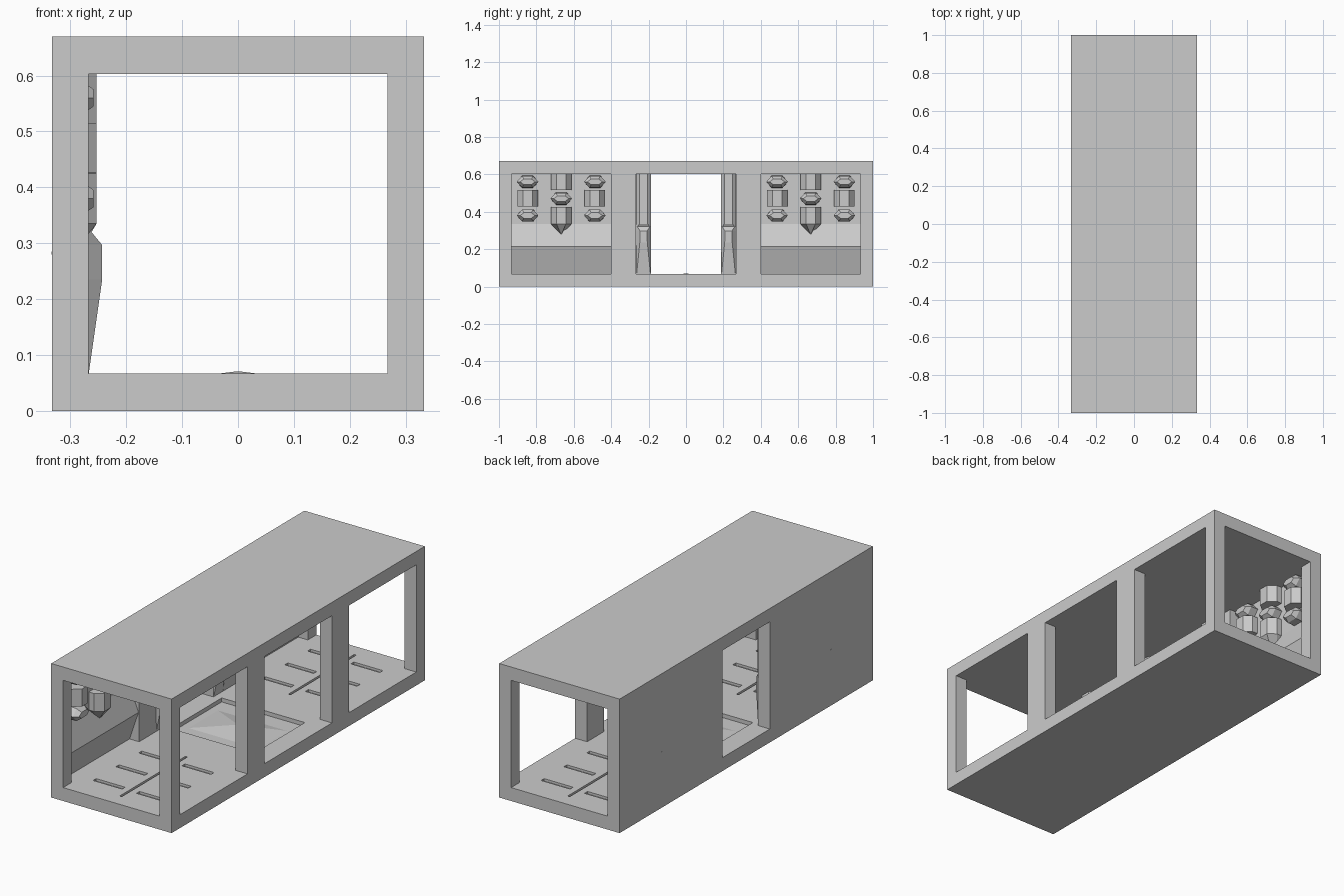
import bpy, bmesh

if "Cube" in bpy.data.objects:
    bpy.data.objects.remove(bpy.data.objects["Cube"])

FLOOR, CEIL, WALL = 0.067, 0.603, -0.32   # inner heights, recessed wall plane


def loft(name, rings):
    """Closed solid through equal-sized rings of points."""
    bm = bmesh.new()
    rows = [[bm.verts.new(p) for p in r] for r in rings]
    n = len(rows[0])
    for a, b in zip(rows, rows[1:]):
        for i in range(n):
            j = (i + 1) % n
            bm.faces.new((a[i], a[j], b[j], b[i]))
    bm.faces.new(rows[0][::-1])
    bm.faces.new(rows[-1])
    bmesh.ops.recalc_face_normals(bm, faces=bm.faces)
    me = bpy.data.meshes.new(name)
    bm.to_mesh(me)
    bm.free()
    ob = bpy.data.objects.new(name, me)
    bpy.context.collection.objects.link(ob)
    return ob


def box(name, x0, x1, y0, y1, z0, z1):
    return loft(name, [[(x0, y0, z), (x1, y0, z), (x1, y1, z), (x0, y1, z)]
                       for z in (z0, z1)])


def cut(target, cutter):
    cutter.hide_render = True
    m = target.modifiers.new("cut", 'BOOLEAN')
    m.operation, m.object, m.solver = 'DIFFERENCE', cutter, 'EXACT'
    bpy.context.view_layer.objects.active = target
    bpy.ops.object.modifier_apply(modifier=m.name)
    bpy.data.objects.remove(cutter, do_unlink=True)


# Outer shell with open ends
shell = box("corridor_shell", -.333, .333, -1, 1, 0, .67)
cut(shell, box("bore", -.267, .267, -1.1, 1.1, FLOOR, CEIL))

# Three window openings on the right, one doorway on the left
for y0, y1 in ((-.933, -.4), (-.267, .267), (.4, .933)):
    cut(shell, box("window", .2, .4, y0, y1, FLOOR, CEIL))
cut(shell, box("doorway", -.4, -.2, -.187, .187, FLOOR, CEIL))

# Recessed left wall panels with a sloping ledge
profile = [(-.2, CEIL), (WALL, CEIL), (WALL, .335), (-.27, .213),
           (WALL, FLOOR), (-.2, FLOOR)]
for y0, y1 in ((-.933, -.4), (.4, .933)):
    cut(shell, loft("recess", [[(x, y, z) for x, z in profile] for y in (y0, y1)]))

# Floor grooves in the end bays
for s in (-1, 1):
    c = s * .667
    cut(shell, box("long_groove", -.006, .006, c - .26, c + .26, .055, .1))
    for dy in (-.18, 0, .18):
        for sx in (-1, 1):
            cut(shell, box("cross_groove", sx * .12 - .08, sx * .12 + .08,
                           c + dy - .012, c + dy + .012, .055, .1))

# Sunken centre floor with a low pyramid
cut(shell, box("floor_pit", -.23, .23, -.2, .2, .047, .1))
loft("floor_pyramid", [[(-a, -b, z), (a, -b, z), (a, b, z), (-a, b, z)]
                       for a, b, z in ((.2, .12, .046), (.002, .001, .071))])


def block_ring(y, z, x=-.253, half=.055, front=.025):
    """Plan outline of a chamfered wall block."""
    return [(WALL - .004, y - half, z), (x - .037, y - half, z), (x, y - front, z),
            (x, y + front, z), (x - .037, y + half, z), (WALL - .004, y + half, z)]


def knob(y, z, x):
    """Hexagonal stud on the wall."""
    def ring(px, w, h):
        return [(px, y + a * w, z + b * h) for a, b in
                ((-1, 0), (-.5, 1), (.5, 1), (1, 0), (.5, -1), (-.5, -1))]
    loft("wall_stud", [ring(WALL - .004, .058, .033), ring(-.28, .058, .031),
                       ring(x, .04, .015)])


# Wall equipment in both end bays
for s in (-1, 1):
    c = s * .667
    for d in (-.18, .18):
        loft("side_block", [block_ring(c + d, z) for z in (.427, .515)])
        for z in (.56, .38):
            knob(c + d, z, -.258)
    knob(c, .47, -.258)
    loft("upper_block", [block_ring(c, z) for z in (.515, CEIL)])
    # lower block ends in a downward point
    loft("lower_block", [block_ring(c, .425), block_ring(c, .335),
                         block_ring(c, .28, -.297, .004, .002)])

# Door jambs: chamfered column over a bulging foot
sections = [(CEIL, -.253, .022), (.335, -.253, .022), (.32, -.262, .034),
            (.297, -.243, .018), (.235, -.243, .02), (FLOOR, -.267, .037)]
for s in (-1, 1):
    c = s * .227
    loft("door_jamb", [[(-.3, c - .04, z), (-.268, c - .04, z), (x, c - f, z),
                        (x, c + f, z), (-.268, c + .04, z), (-.3, c + .04, z)]
                       for z, x, f in sections])
